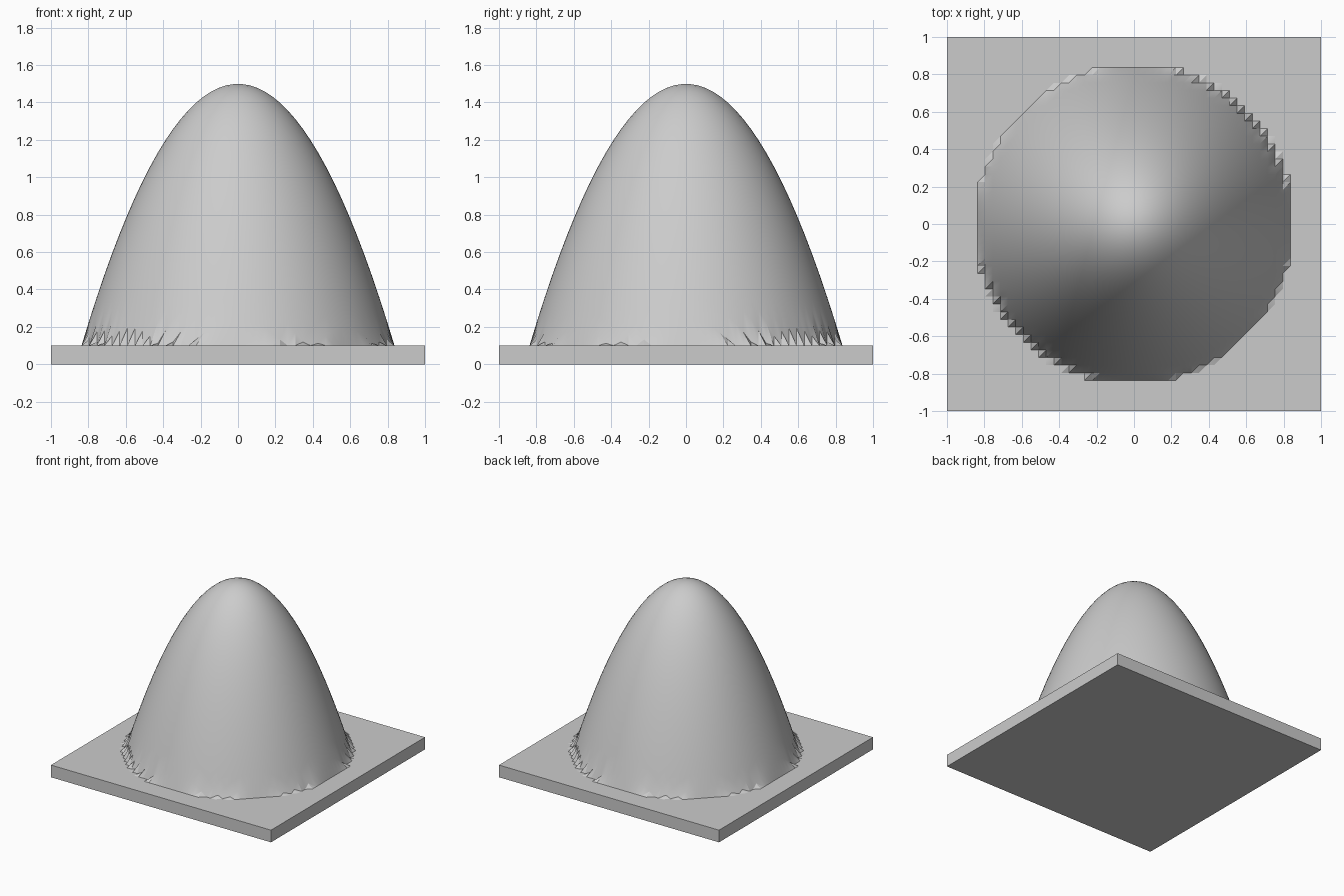
import bpy
import bmesh
import math

default = bpy.data.objects.get("Cube")
if default:
    bpy.data.objects.remove(default, do_unlink=True)

PLATE_TOP = 0.1
PEAK = 1.5
STEEPNESS = 2.0
CELLS = 49

grey = bpy.data.materials.new("plain_grey")
grey.use_nodes = True
colour = (0.6, 0.6, 0.6, 1)
grey.diffuse_color = colour
grey.node_tree.nodes["Principled BSDF"].inputs["Base Color"].default_value = colour


def finish(name, bm):
    """Turn a bmesh into a grey object in the scene."""
    bmesh.ops.recalc_face_normals(bm, faces=bm.faces)
    mesh = bpy.data.meshes.new(name)
    bm.to_mesh(mesh)
    bm.free()
    mesh.materials.append(grey)
    obj = bpy.data.objects.new(name, mesh)
    bpy.context.collection.objects.link(obj)
    return obj


# Square base plate
bm = bmesh.new()
bmesh.ops.create_cube(bm, size=1)
for v in bm.verts:
    v.co = (v.co.x * 2, v.co.y * 2, (v.co.z + 0.5) * PLATE_TOP)
finish("base_plate", bm)


# Paraboloid mound, sampled on a square grid and clipped at the plate
def sample(i, j):
    x, y = 2 * i / CELLS - 1, 2 * j / CELLS - 1
    return x, y, max(PLATE_TOP, PEAK - STEEPNESS * (x * x + y * y))


bm = bmesh.new()
steps = range(CELLS + 1)
grid = [[bm.verts.new(sample(i, j)) for j in steps] for i in steps]
for i in range(CELLS):
    for j in range(CELLS):
        a, b = grid[i][j], grid[i + 1][j]
        c, d = grid[i + 1][j + 1], grid[i][j + 1]
        for tri in ((a, b, c), (a, c, d)):
            if max(v.co.z for v in tri) > PLATE_TOP + 1e-5:
                bm.faces.new(tri)
loose = [v for v in bm.verts if not v.link_faces]
bmesh.ops.delete(bm, geom=loose, context="VERTS")
mound = finish("mound", bm)
# Open shell: make sure it faces upward
if sum(p.normal.z for p in mound.data.polygons) < 0:
    mound.data.flip_normals()

bpy.ops.object.select_all(action="DESELECT")
mound.select_set(True)
bpy.context.view_layer.objects.active = mound
bpy.ops.object.shade_smooth_by_angle(angle=math.radians(30))
